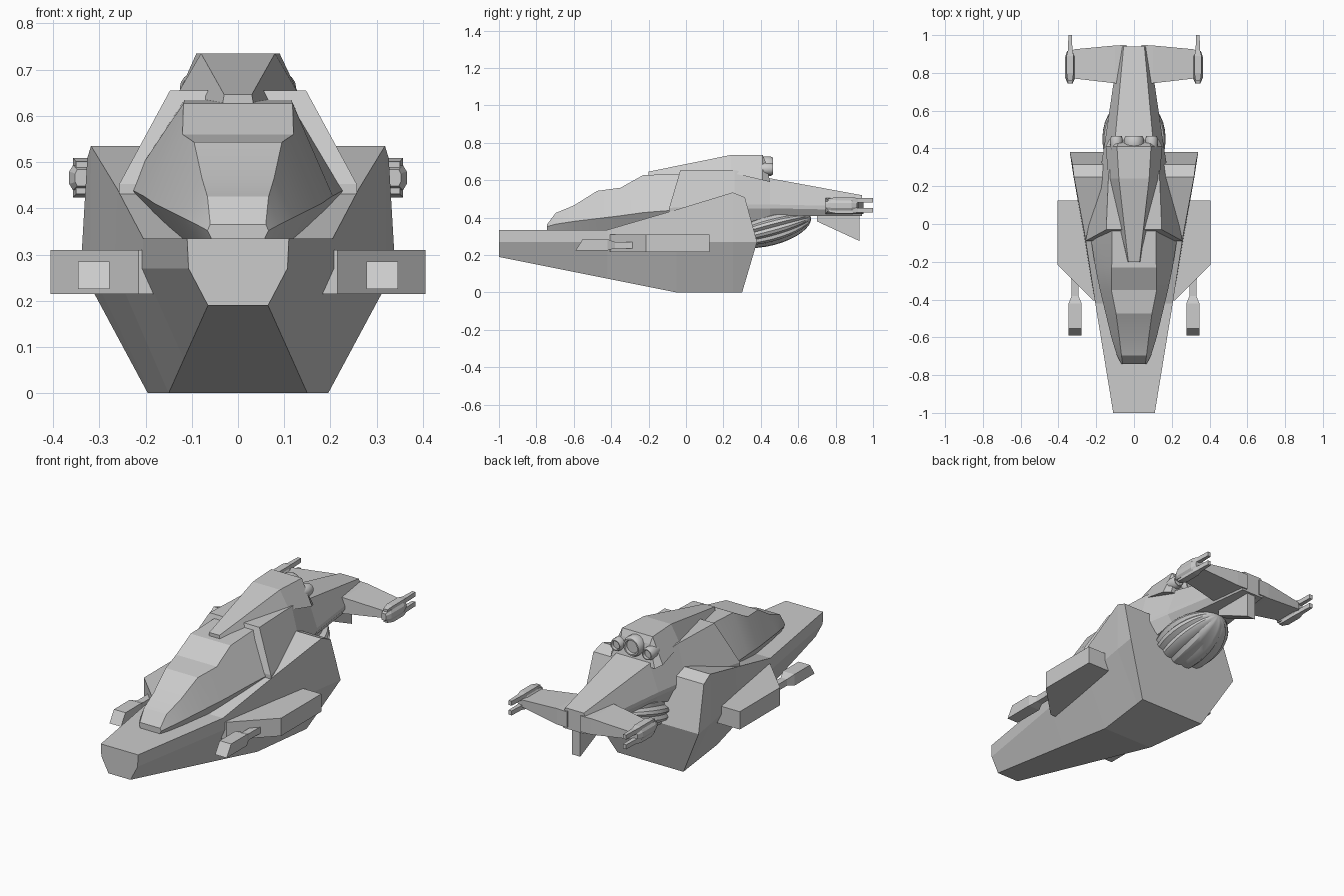
import bpy, bmesh, math
from mathutils import Matrix

if "Cube" in bpy.data.objects:
    bpy.data.objects.remove(bpy.data.objects["Cube"])


def finish(name, bm, smooth=None):
    bmesh.ops.recalc_face_normals(bm, faces=bm.faces[:])
    me = bpy.data.meshes.new(name)
    bm.to_mesh(me)
    bm.free()
    ob = bpy.data.objects.new(name, me)
    bpy.context.collection.objects.link(ob)
    if smooth:
        bpy.ops.object.select_all(action='DESELECT')
        ob.select_set(True)
        bpy.context.view_layer.objects.active = ob
        bpy.ops.object.shade_smooth_by_angle(angle=math.radians(smooth))
    return ob


def loft(name, rings, smooth=None):
    """Skin closed rings with an even point count; caps are strips of quads."""
    bm = bmesh.new()
    vs = [[bm.verts.new(p) for p in r] for r in rings]
    n = len(vs[0])
    for a, b in zip(vs, vs[1:]):
        for i in range(n):
            j = (i + 1) % n
            bm.faces.new((a[i], a[j], b[j], b[i]))
    for r in (vs[0], vs[-1]):
        for i in range(n // 2 - 1):
            bm.faces.new((r[i], r[i + 1], r[n - 2 - i], r[n - 1 - i]))
    return finish(name, bm, smooth)


def sym(half, cx=0):
    """Half section (bottom to top) to a full ring mirrored about x = cx."""
    return [(cx + x, y, z) for x, y, z in half] + [(cx - x, y, z) for x, y, z in reversed(half)]


def sec(y, *xz):
    return [(x, y, z) for x, z in xz]


def sym_loft(name, sections, cx=0, smooth=None):
    return loft(name, [sym(s, cx) for s in sections], smooth)


# Lower hull with raised rear shoulders and a broken-plane stern
sym_loft("lower_hull", [
    sec(-1, (.065, .19), (.107, .27), (.11, .335)),
    sec(-.42, (.117, .074), (.205, .27), (.205, .335)),
    sec(-.05, (.15, 0), (.267, .27), (.262, .443)),
    sec(.25, (.188, 0), (.32, .27), (.318, .535)),
    [(.195, .30, 0), (.34, .38, .27), (.326, .315, .508)],
])

# Faceted canopy
canopy = [  # y, belt half width, belt z, roof half width, roof z
    (-.742, .066, .352, .06, .365), (-.697, .09, .365, .066, .425),
    (-.60, .12, .38, .078, .465), (-.475, .15, .395, .095, .543),
    (-.35, .18, .41, .12, .56), (-.23, .205, .427, .118, .627),
    (0, .24, .445, .115, .636)]
sym_loft("canopy", [sec(y, (bw * .62 + .012, .325), (bw, bz), (tw, tz))
                    for y, bw, bz, tw, tz in canopy], smooth=20)

# Mid fuselage with flared collar, tapering into the tail boom
sym_loft("fuselage", [
    [(.2, -.085, .325), (.257, -.09, .433), (.257, -.09, .452), (.147, -.03, .655)],
    sec(.26, (.15, .35), (.182, .45), (.182, .47), (.135, .654)),
    sec(.45, (.125, .41), (.152, .45), (.152, .47), (.10, .61)),
    sec(.94, (.065, .41), (.08, .44), (.08, .46), (.055, .52)),
])

# Dorsal spine
sym_loft("dorsal_spine", [
    sec(-.20, (.036, .61), (.03, .646)),
    sec(.24, (.135, .64), (.08, .735)),
    [(.15, .41, .60), (.09, .41, .735)],
    [(.13, .45, .59), (.085, .425, .70)],
])

# Dorsal nozzles: flared outer ring with recessed face


def nozzle(name, x, z, r):
    n = 16
    prof = [(r * .85, .39), (r, .42), (r, .45), (r * .85, .465), (r * .7, .465), (r * .65, .45)]
    rings = [[(x + q * math.cos(2 * math.pi * i / n), y, z + q * math.sin(2 * math.pi * i / n))
              for i in range(n)] for q, y in prof]
    loft(name, rings, 30)


nozzle("nozzle_centre", 0, .675, .053)

# Ribbed engine bulb under the tail
bm = bmesh.new()
bmesh.ops.create_uvsphere(bm, u_segments=36, v_segments=16, radius=1)
for v in bm.verts:
    k = round(math.atan2(v.co.y, v.co.x) / (math.pi / 18)) % 3
    if k == 0:
        v.co.x *= .9
        v.co.y *= .9
bmesh.ops.transform(bm, verts=bm.verts[:], matrix=(
    Matrix.Translation((0, .45, .345)) @ Matrix.Rotation(math.radians(15), 4, 'X')
    @ Matrix.Diagonal((.17, .225, .095, 1)) @ Matrix.Rotation(math.radians(-90), 4, 'X')))
finish("engine_bulb", bm, 30)

# Ventral tail fin
sym_loft("ventral_fin", [sec(.70, (.025, .38), (.025, .43)), sec(.928, (.025, .275), (.025, .43))])

for s, side in ((-1, "left"), (1, "right")):
    nozzle("nozzle_" + side, s * .093, .66, .033)

    # Side sponson
    outline = [(.1, .125), (.405, .125), (.405, -.215), (.215, -.405), (.15, -.405), (.1, -.2)]
    loft("sponson_" + side, [[(s * x, y, z) for x, y in outline] for z in (.215, .31)])

    # Forward gun with slanted muzzle and narrow mount
    sym_loft("gun_" + side, [
        [(.034, -.59, .225), (.034, -.552, .285)],
        sec(-.42, (.034, .225), (.034, .285)),
        sec(-.38, (.018, .236), (.018, .27)),
        sec(-.31, (.018, .236), (.018, .27)),
        sec(-.25, (.026, .236), (.026, .27)),
    ], cx=s * .312)

    # Tail wing
    loft("tail_wing_" + side, [
        [(s * x, y0, zl), (s * x, y1, zl), (s * x, y1, zh), (s * x, y0, zh)]
        for x, y0, y1, zl, zh in ((.04, .742, .948, .42, .505), (.10, .745, .945, .42, .505),
                                  (.315, .77, .925, .445, .485), (.34, .77, .91, .445, .485))])

    # Wingtip pod with two rearward prongs
    sym_loft("wingtip_pod_" + side, [
        sec(y, (w * .7, .466 - h), (w, .466 - h * .5), (w, .466 + h * .5), (w * .7, .466 + h))
        for y, w, h in ((.745, .014, .018), (.775, .027, .027), (.885, .027, .027), (.915, .016, .018))
    ], cx=s * .338)
    for z, lv in ((.492, "upper"), (.440, "lower")):
        sym_loft(f"wingtip_prong_{lv}_{side}", [
            sec(y, (w, z - h), (w, z + h)) for y, w, h in
            ((.76, .012, .009), (.80, .019, .017), (.89, .019, .017), (.92, .012, .012), (1.0, .009, .012))
        ], cx=s * .338)
